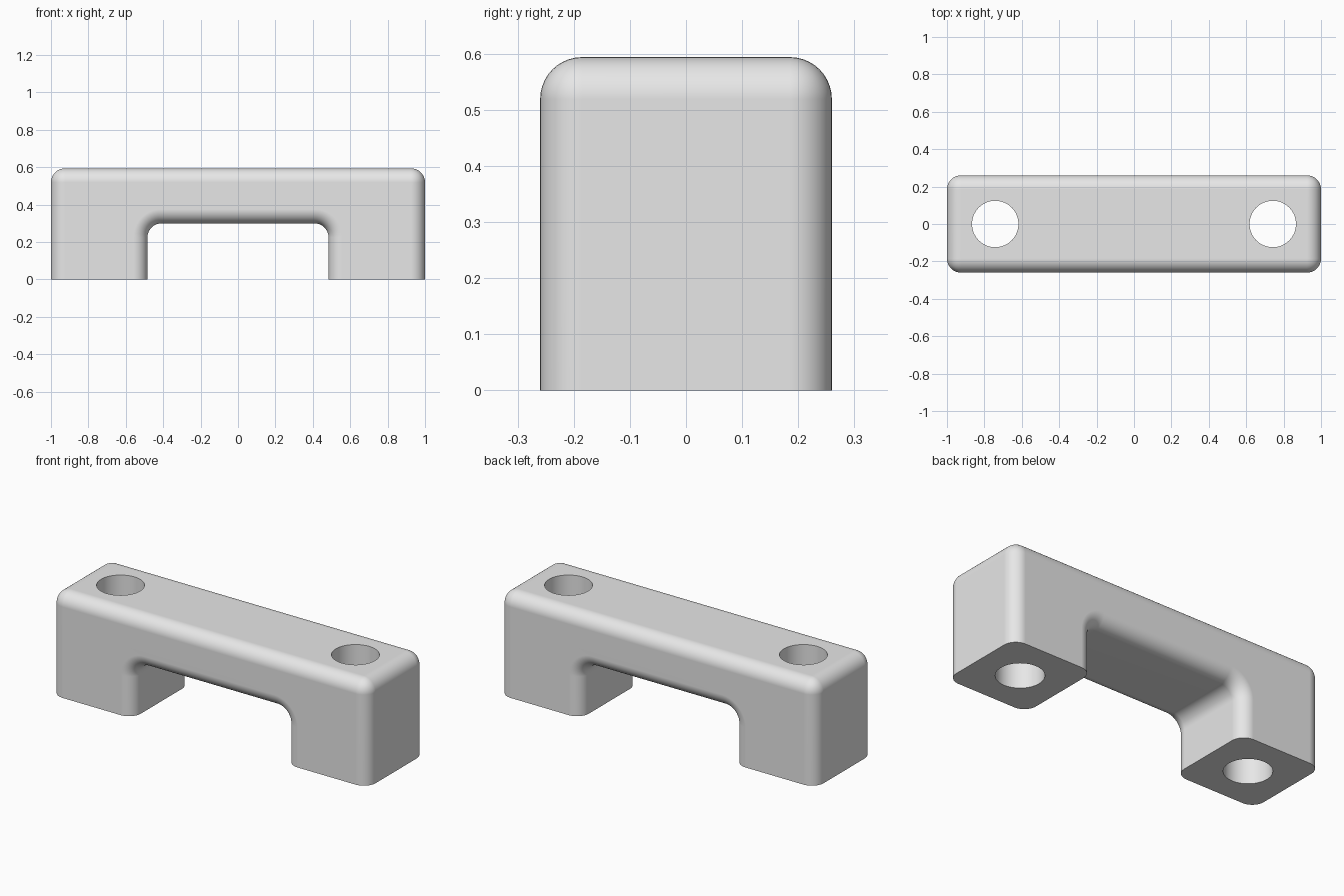
import bpy
import bmesh

HALF_LENGTH, HALF_DEPTH, HEIGHT = 1.0, 0.26, 0.594
GAP_HALF, GAP_TOP = 0.484, 0.30
ROUND = 0.075
HOLE_X, HOLE_RADIUS = 0.742, 0.124

default_cube = bpy.data.objects.get("Cube")
if default_cube:
    bpy.data.objects.remove(default_cube, do_unlink=True)

grey = bpy.data.materials.new("light_grey")
grey.use_nodes = True
grey.diffuse_color = (0.8, 0.8, 0.8, 1)
grey.node_tree.nodes["Principled BSDF"].inputs["Base Color"].default_value = (0.8, 0.8, 0.8, 1)


def along_depth(edge):
    a, b = edge.verts
    return abs(a.co.y - b.co.y) > HALF_DEPTH


def on_floor(edge):
    return all(v.co.z < 0.001 for v in edge.verts)


def round_edges(bm, edges):
    bmesh.ops.bevel(bm, geom=edges, offset=ROUND, offset_type='OFFSET',
                    segments=10, profile=0.5, affect='EDGES', clamp_overlap=False)


# Bridge body: arch profile extruded through the depth
half = [(GAP_HALF, GAP_TOP), (GAP_HALF, 0), (HALF_LENGTH, 0), (HALF_LENGTH, HEIGHT)]
outline = half + [(-x, z) for x, z in reversed(half)]
bm = bmesh.new()
face = bm.faces.new([bm.verts.new((x, -HALF_DEPTH, z)) for x, z in outline])
extruded = bmesh.ops.extrude_face_region(bm, geom=[face])["geom"]
bmesh.ops.translate(bm, vec=(0, 2 * HALF_DEPTH, 0),
                    verts=[g for g in extruded if isinstance(g, bmesh.types.BMVert)])
bmesh.ops.recalc_face_normals(bm, faces=bm.faces[:])

# Round the inner corners of the arch first
round_edges(bm, [e for e in bm.edges if along_depth(e)
                 and all(abs(v.co.z - GAP_TOP) < 0.001 for v in e.verts)])

# Then round every outer edge, leaving the feet flat
round_edges(bm, [e for e in bm.edges if not on_floor(e)
                 and (not along_depth(e) or e.verts[0].co.z > HEIGHT - 0.001)])
bmesh.ops.recalc_face_normals(bm, faces=bm.faces[:])

mesh = bpy.data.meshes.new("bridge_body")
bm.to_mesh(mesh)
bm.free()
mesh.materials.append(grey)
body = bpy.data.objects.new("bridge_body", mesh)
bpy.context.collection.objects.link(body)

# Bolt holes straight through both legs
for side in (-1, 1):
    bpy.ops.mesh.primitive_cylinder_add(vertices=64, radius=HOLE_RADIUS, depth=2,
                                        location=(side * HOLE_X, 0, HEIGHT / 2))
    cutter = bpy.context.object
    cutter.name = "hole_cutter"
    cutter.hide_render = True
    cutter.data.materials.append(grey)
    cut = body.modifiers.new("bolt_hole", 'BOOLEAN')
    cut.operation = 'DIFFERENCE'
    cut.solver = 'EXACT'
    cut.object = cutter
    bpy.context.view_layer.objects.active = body
    bpy.ops.object.modifier_apply(modifier=cut.name)
    bpy.data.objects.remove(cutter, do_unlink=True)

# Smooth rounds with crisp hole rims and feet
bpy.ops.object.select_all(action='DESELECT')
body.select_set(True)
bpy.context.view_layer.objects.active = body
bpy.ops.object.shade_smooth_by_angle(angle=0.6)
flatten = body.modifiers.new("flat_faces", 'WEIGHTED_NORMAL')
flatten.keep_sharp = True
